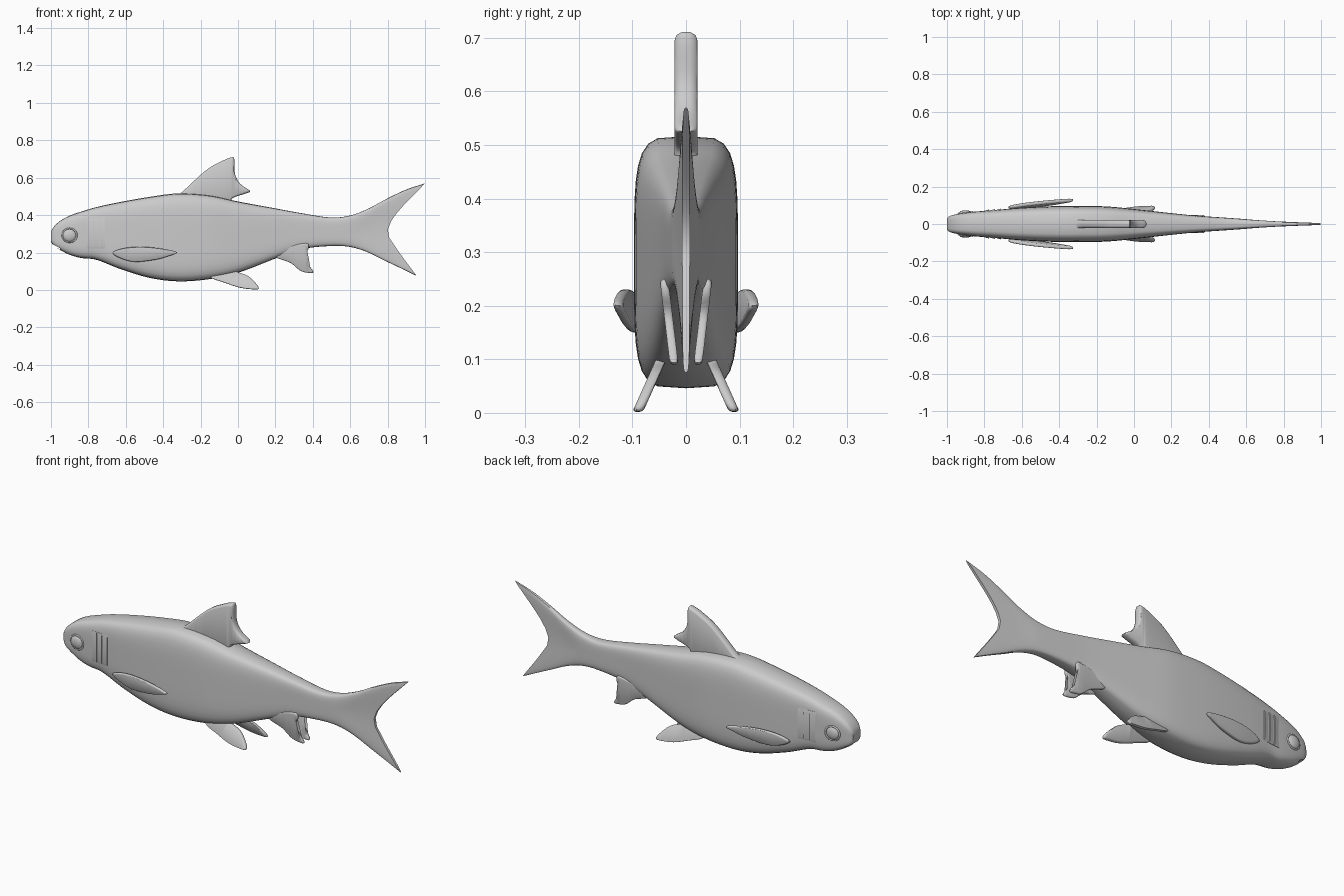
import bpy, bmesh, math
from mathutils import Vector

if "Cube" in bpy.data.objects:
    bpy.data.objects.remove(bpy.data.objects["Cube"])


def curve_at(table, x, col=1):
    """Smooth (cubic) lookup in a table of rows sorted by first column."""
    n = len(table)
    i = max(j for j in range(n - 1) if j == 0 or table[j][0] <= x)

    def slope(j):
        a, b = table[max(j - 1, 0)], table[min(j + 1, n - 1)]
        return (b[col] - a[col]) / (b[0] - a[0])

    p, q = table[i], table[i + 1]
    h = q[0] - p[0]
    t = (x - p[0]) / h
    return ((2*t**3 - 3*t**2 + 1) * p[col] + (t**3 - 2*t**2 + t) * h * slope(i)
            + (3*t**2 - 2*t**3) * q[col] + (t**3 - t**2) * h * slope(i + 1))


def finish(bm, name, mirror=False, angle=40):
    bmesh.ops.recalc_face_normals(bm, faces=bm.faces)
    me = bpy.data.meshes.new(name)
    bm.to_mesh(me)
    bm.free()
    ob = bpy.data.objects.new(name, me)
    bpy.context.collection.objects.link(ob)
    bpy.ops.object.select_all(action='DESELECT')
    ob.select_set(True)
    bpy.context.view_layer.objects.active = ob
    bpy.ops.object.shade_smooth_by_angle(angle=math.radians(angle))
    if mirror:
        ob.modifiers.new("mirror", 'MIRROR').use_axis = (False, True, False)
    return ob


def bridge(bm, rings):
    n = len(rings[0])
    for a, b in zip(rings, rings[1:]):
        for k in range(n):
            bm.faces.new((a[k], a[(k + 1) % n], b[(k + 1) % n], b[k]))


def fin(name, outline, thick, centre=lambda x, z: 0.0, mirror=False):
    """Pillow-edged plate from an x-z outline, centred on y = centre(x, z)."""
    n, pts = len(outline), []
    for i in range(n):
        a, b, c, d = (Vector(outline[(i + k) % n]) for k in (-1, 0, 1, 2))
        for t in (0, .25, .5, .75):
            pts.append(b + t * ((c - a) * .5 + t * ((a - 2.5*b + 2*c - .5*d)
                       + t * (1.5*b - .5*a - 1.5*c + .5*d))))
    mid = sum(pts, Vector((0, 0))) / len(pts)
    bm = bmesh.new()
    rings = []
    for k, h in ((.90, -1), (.96, -.85), (1, -.4), (1, .4), (.96, .85), (.90, 1)):
        ring = []
        for p in pts:
            x, z = mid + (p - mid) * k
            ring.append(bm.verts.new((x, centre(x, z) + h * thick, z)))
        rings.append(ring)
    bridge(bm, rings)
    caps = [bm.faces.new(rings[0]), bm.faces.new(rings[-1])]
    bmesh.ops.triangulate(bm, faces=caps)
    return finish(bm, name, mirror, 50)


# Body stations: x, top z, bottom z, half width
BODY = [(-1, .312, .257, .032), (-.985, .338, .236, .043), (-.95, .37, .213, .052),
        (-.9, .397, .188, .060), (-.84, .418, .171, .067), (-.76, .442, .162, .073),
        (-.63, .470, .112, .085), (-.47, .498, .064, .094), (-.32, .516, .046, .097),
        (-.15, .505, .058, .094), (0, .473, .092, .080), (.2, .436, .168, .058),
        (.33, .412, .216, .045), (.5, .387, .235, .033), (.6, .398, .230, .026),
        (.7, .436, .203, .020), (.8, .490, .160, .015), (.9, .537, .118, .011),
        (1, .570, .075, .007)]
# Forked trailing edge of the tail: height fraction, x
FORK = [(0, .955), (.33, .836), (.475, .80), (.66, .842), (1, 1.0)]

# Body and tail as one loft
bm = bmesh.new()
rings = []
HALF, STEPS = 18, 90
for i in range(STEPS + 1):
    X = -1 + 2 * (i / STEPS) ** 1.25
    top, bot, w = (curve_at(BODY, X, c) for c in (1, 2, 3))
    ring = []
    for k in range(2 * HALF):
        v = math.cos(math.pi * k / HALF)
        side = 1 if k < HALF else -1
        y = side * w * max(0, 1 - abs(v) ** 4.5) ** (1 / 4.5)
        f = (v + 1) / 2
        x = X if X < .6 else .6 + (X - .6) / .4 * (curve_at(FORK, f) - .6)
        ring.append(bm.verts.new((x, y, bot + (top - bot) * f)))
    rings.append(ring)
bridge(bm, rings)
for ring in (rings[0], rings[-1]):
    for k in range(HALF):
        a, b = ring[k], ring[k + 1]
        c, d = ring[-k - 1], ring[-k]
        quad = [a, b, c, d]
        bm.faces.new([q for j, q in enumerate(quad) if q not in quad[:j]])
body = finish(bm, "body", angle=45)

# Mouth slit cut into the snout
bpy.ops.mesh.primitive_cube_add(size=1, location=(-.985, 0, .237),
                                rotation=(0, math.radians(28), 0))
cutter = bpy.context.object
cutter.name = "mouth_cutter"
cutter.scale = (.075, .2, .007)
cutter.hide_render = True
cut = body.modifiers.new("mouth", 'BOOLEAN')
cut.operation, cut.object = 'DIFFERENCE', cutter
bpy.context.view_layer.objects.active = body
bpy.ops.object.modifier_apply(modifier=cut.name)
bpy.data.objects.remove(cutter)

# Dorsal fin
fin("dorsal_fin", [(-.33, .50), (-.30, .522), (-.176, .636), (-.096, .684), (-.037, .708),
                   (-.02, .70), (-.016, .62), (.012, .567), (.064, .53), (.045, .517),
                   (-.03, .49), (-.06, .45), (-.25, .46)], .021)

# Paired side fins
fin("pectoral_fin", [(-.67, .20), (-.60, .225), (-.50, .23), (-.39, .218), (-.325, .20),
                     (-.374, .18), (-.44, .162), (-.55, .15), (-.63, .17)], .009,
    lambda x, z: .088 + .11 * (x + .67) + .2 * (z - .19), True)
fin("pelvic_fin", [(-.15, .07), (-.07, .038), (.01, .012), (.08, .003), (.11, .005),
                   (.10, .03), (.053, .075), (-.01, .10), (-.04, .14), (-.13, .12)], .010,
    lambda x, z: .091 - .45 * z, True)
fin("anal_fin", [(.20, .178), (.28, .145), (.33, .105), (.365, .093), (.404, .094),
                 (.375, .14), (.36, .185), (.378, .225), (.36, .25), (.24, .22)], .008,
    lambda x, z: .022 + .12 * (z - .09), True)

# Eyes with a low rim
bm = bmesh.new()
bmesh.ops.create_uvsphere(bm, u_segments=24, v_segments=14, radius=1)
for v in bm.verts:
    v.co = Vector((-.9 + v.co.x * .037, .057 + v.co.y * .016, .292 + v.co.z * .035))
finish(bm, "eye", True)
bpy.ops.mesh.primitive_torus_add(major_segments=28, minor_segments=8, major_radius=.038,
                                 minor_radius=.005, location=(0, 0, 0))
rim = bpy.context.object
rim.name = "eye_rim"
for v in rim.data.vertices:
    x, y, z = v.co
    v.co = (-.9 + x, .0595 + .1 * x + z, .292 - y * .95)
bpy.ops.object.shade_smooth_by_angle(angle=math.radians(60))
rim.modifiers.new("mirror", 'MIRROR').use_axis = (False, True, False)

# Gill flaps: three thin overlapping wedges on each cheek
for i, x0 in enumerate((-.808, -.776, -.742)):
    bm = bmesh.new()
    y0 = curve_at(BODY, x0, 3)
    rings = []
    for z in (.222, .232, .30, .37, .382):
        lift = .008 if .225 < z < .38 else .002
        rings.append([bm.verts.new((x0 + dx, y0 + dy, z)) for dx, dy in
                      ((0, -.012), (0, -.001), (.032, lift), (.032, -.012))])
    bridge(bm, rings)
    bm.faces.new(rings[0])
    bm.faces.new(rings[-1])
    finish(bm, "gill_flap_%d" % (i + 1), True)
